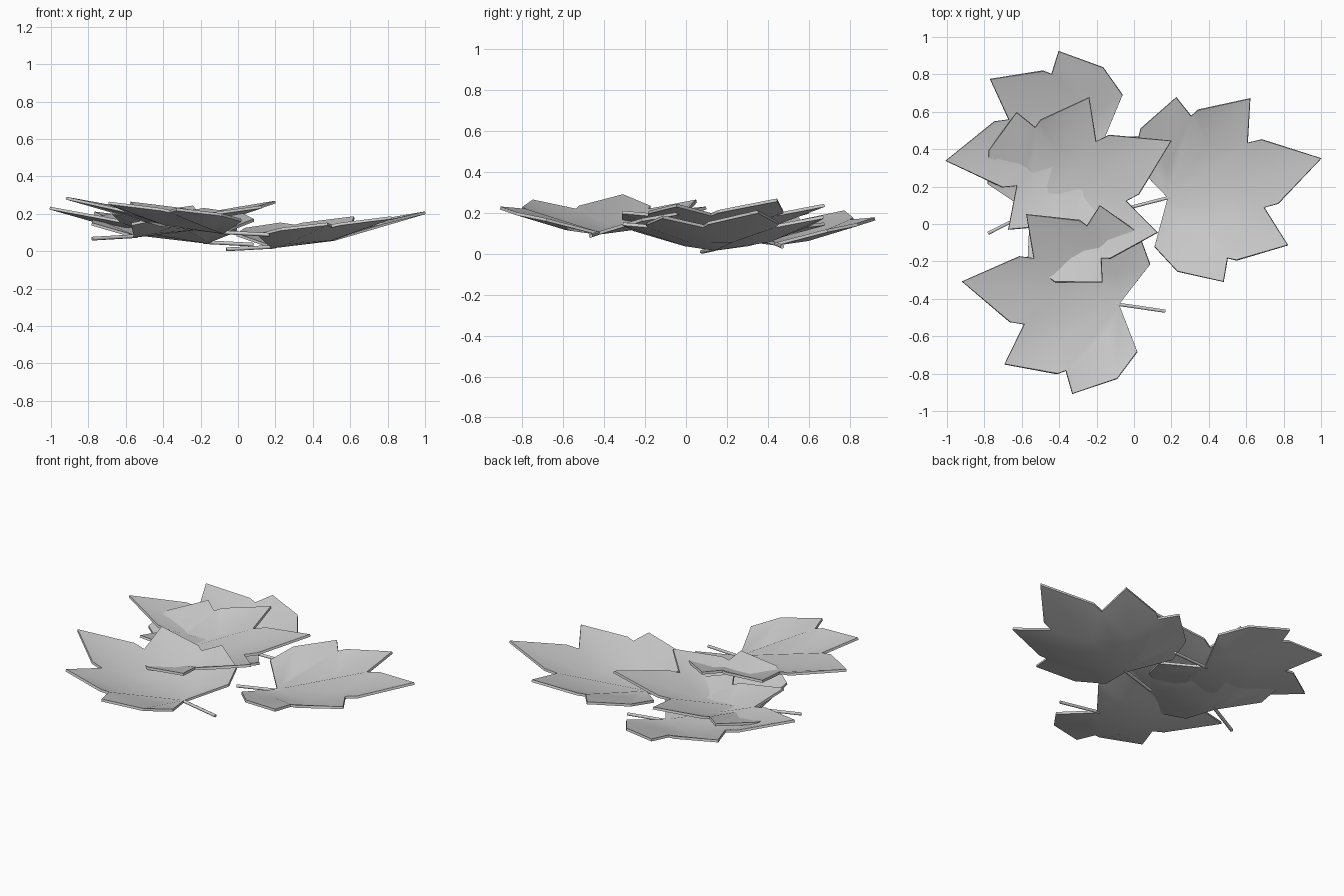
import bpy
from math import radians
from mathutils import Matrix, Vector

cube = bpy.data.objects.get("Cube")
if cube:
    bpy.data.objects.remove(cube, do_unlink=True)

GREY = (0.6, 0.6, 0.6, 1)
mat = bpy.data.materials.new("leaf grey")
mat.use_nodes = True
mat.diffuse_color = GREY
mat.node_tree.nodes["Principled BSDF"].inputs["Base Color"].default_value = GREY

# Midrib points, then one half of the lobed outline and its inner creases
MIDRIB = {"base": (0, 0, 0), "fold": (.342, 0, .04), "tip": (.846, 0, .183)}
HALF = {
    "tip_notch": (.562, .176, .127), "side_notch": (.485, .178, .112),
    "side_lobe": (.558, .403, .157), "back_notch": (.272, .412, .122),
    "low_notch": (.229, .39, .112), "low_lobe": (.177, .507, .123),
    "heel": (-.047, .392, .095), "corner": (-.132, .234, .065),
    "side_fold": (.275, .205, .042), "low_fold": (.04, .16, .022),
}
FACES = [
    "base fold side_notch side_fold",
    "fold tip tip_notch side_notch",
    "side_fold side_notch side_lobe",
    "side_fold side_lobe back_notch low_notch",
    "base side_fold low_notch low_fold",
    "low_fold low_notch low_lobe",
    "low_fold low_lobe heel",
    "base low_fold heel corner",
]


def make_leaf():
    verts, index = [], {}

    def vert(name, side):
        key = (name, 0 if name in MIDRIB else side)
        if key not in index:
            x, y, z = MIDRIB.get(name) or HALF[name]
            index[key] = len(verts)
            verts.append((x, y * side, z))
        return index[key]

    faces = []
    for side in (1, -1):
        for face in FACES:
            faces.append([vert(n, side) for n in face.split()][::side])
    mesh = bpy.data.meshes.new("leaf")
    mesh.from_pydata(verts, [], faces)
    mesh.materials.append(mat)
    leaf = bpy.data.objects.new("leaf", mesh)
    bpy.context.collection.objects.link(leaf)
    return leaf


def activate(obj):
    bpy.ops.object.select_all(action='DESELECT')
    obj.select_set(True)
    bpy.context.view_layer.objects.active = obj


# Leaf blade with thickness below the upper surface
leaf = make_leaf()
activate(leaf)
solid = leaf.modifiers.new("thickness", 'SOLIDIFY')
solid.thickness = .015
solid.offset = -1
bpy.ops.object.modifier_apply(modifier=solid.name)
bpy.ops.object.shade_smooth_by_angle(angle=radians(30))

# Stem running back from the leaf base
start, end = Vector((.02, 0, -.006)), Vector((-.25, 0, -.02))
axis = end - start
bpy.ops.mesh.primitive_cylinder_add(vertices=6, radius=.01, depth=axis.length)
stem = bpy.context.object
stem.data.transform(Matrix.Translation((start + end) / 2)
                    @ axis.to_track_quat('Z', 'Y').to_matrix().to_4x4())
stem.data.materials.append(mat)
bpy.ops.object.shade_smooth_by_angle(angle=radians(70))

# Four copies: name, base position, heading
PLACES = [
    ("right", (.18, .14, .03), 14.4),
    ("front", (-.08, -.43, .108), 171.7),
    ("middle", (-.557, .063, .087), 26.8),
    ("back", (-.165, .44, .055), 186.9),
]
for i, (name, pos, heading) in enumerate(PLACES):
    for part, kind in ((leaf, "leaf"), (stem, "stem")):
        obj = part if i == 0 else part.copy()
        if i:
            bpy.context.collection.objects.link(obj)
        obj.name = f"{name}_{kind}"
        obj.matrix_world = (Matrix.Translation(pos)
                            @ Matrix.Rotation(radians(heading), 4, 'Z'))
